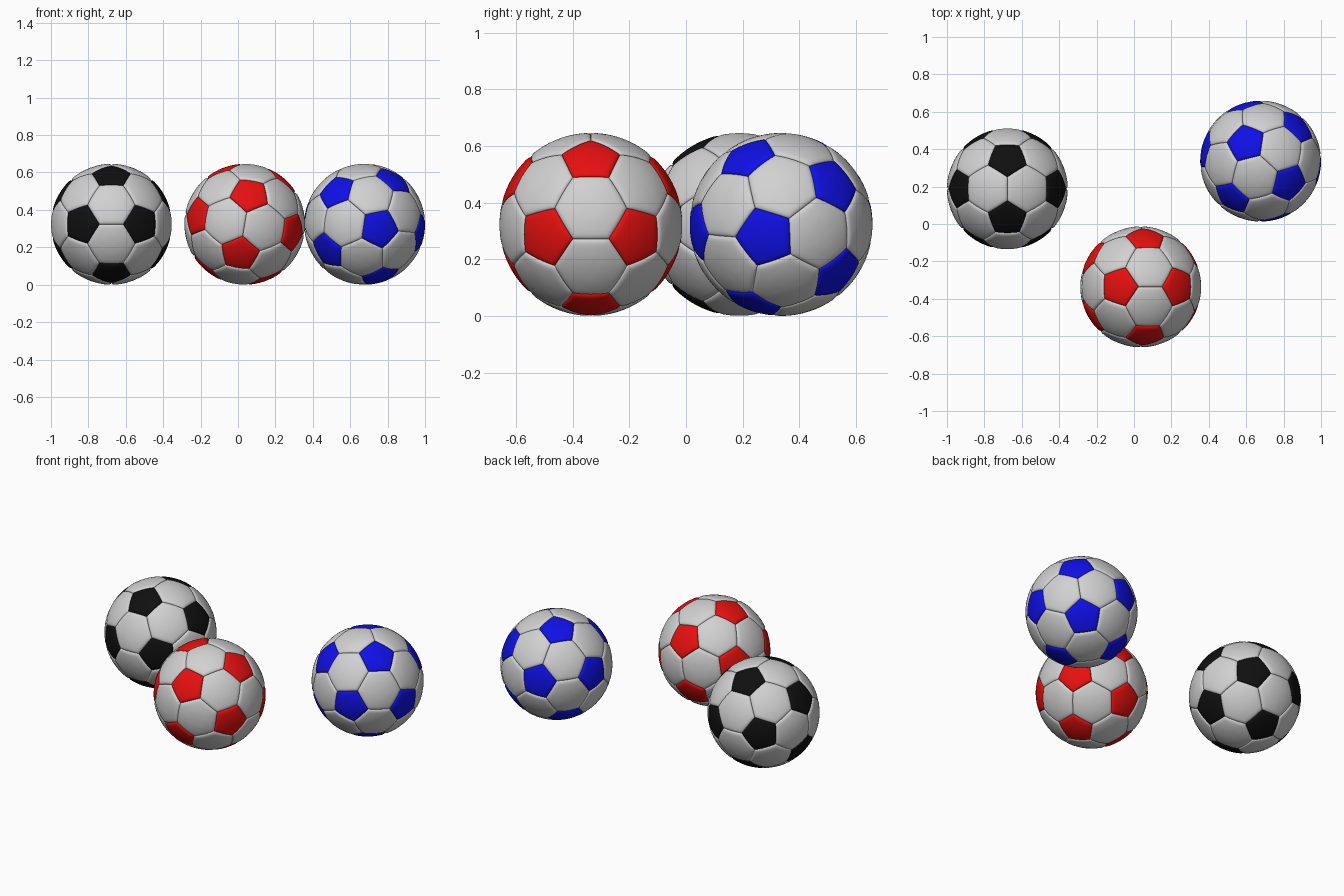
import bpy, bmesh, math
from mathutils import Matrix, Vector

cube = bpy.data.objects.get("Cube")
if cube:
    bpy.data.objects.remove(cube, do_unlink=True)

RADIUS = 0.323
SEAM_WIDTH, SEAM_DEPTH = 0.065, 0.03      # relative to the ball radius
EDGE_STEPS = 8                            # segments along each panel edge
RING_DEPTHS = (0, 0.004, 0.012, 0.024, 0.042, 0.065, 0.11, 0.17, 0.23)


def material(name, color):
    mat = bpy.data.materials.new(name)
    mat.use_nodes = True
    mat.diffuse_color = (*color, 1)
    bsdf = next(n for n in mat.node_tree.nodes if n.type == 'BSDF_PRINCIPLED')
    bsdf.inputs["Base Color"].default_value = (*color, 1)
    return mat


white = material("white", (0.64, 0.64, 0.64))
black = material("black", (0.005, 0.005, 0.005))
red = material("red", (0.8, 0.005, 0.005))
blue = material("blue", (0.005, 0.005, 0.8))

# Icosahedron points are pentagon centres; its triangles are hexagon centres
golden = (1 + math.sqrt(5)) / 2
points = []
for s in (-1, 1):
    for t in (-golden, golden):
        points += [Vector(p).normalized() for p in ((s, t, 0), (0, s, t), (t, 0, s))]


def adjacent(a, b):
    return 0.1 < a.dot(b) < 0.9


corners = [(2 * a + b) / 3 for a in points for b in points if adjacent(a, b)]
hexagons = [(a + b + c).normalized()
            for i, a in enumerate(points)
            for j, b in enumerate(points[:i])
            for c in points[:j]
            if adjacent(a, b) and adjacent(b, c) and adjacent(a, c)]


def seam_radius(distance):
    """Rounded drop of the surface towards the seam."""
    k = max(0, 1 - distance / SEAM_WIDTH)
    return RADIUS * (1 - SEAM_DEPTH * (1 - math.sqrt(1 - k * k)))


def add_panel(bm, axis, material_index):
    # Find this panel's corners and order them around its axis
    reach = max(axis.dot(c) for c in corners)
    u = axis.orthogonal().normalized()
    v = axis.cross(u)
    outline = sorted((c for c in corners if axis.dot(c) > reach - 0.001),
                     key=lambda c: math.atan2(c.dot(v), c.dot(u)))
    centre = axis * reach
    middle = (outline[0] + outline[1]) / 2
    apothem = (middle - centre).length / middle.length
    loop = [a.lerp(b, k / EDGE_STEPS)
            for a, b in zip(outline, outline[1:] + outline[:1])
            for k in range(EDGE_STEPS)]
    # Concentric rings from the seam to the puffed middle
    rings = [[bm.verts.new(p.lerp(centre, d / apothem).normalized() * seam_radius(d))
              for p in loop] for d in RING_DEPTHS]
    hub = bm.verts.new(axis * RADIUS)
    count = len(loop)
    for i in range(count):
        n = (i + 1) % count
        faces = [bm.faces.new((o[i], o[n], q[n], q[i])) for o, q in zip(rings, rings[1:])]
        faces.append(bm.faces.new((rings[-1][i], rings[-1][n], hub)))
        for face in faces:
            face.material_index = material_index


def add_ball(name, accent, location, rotation):
    bm = bmesh.new()
    for axis in hexagons:
        add_panel(bm, axis, 0)
    for axis in points:
        add_panel(bm, axis, 1)
    bmesh.ops.remove_doubles(bm, verts=bm.verts[:], dist=0.0001)
    bmesh.ops.recalc_face_normals(bm, faces=bm.faces[:])
    mesh = bpy.data.meshes.new(name)
    bm.to_mesh(mesh)
    bm.free()
    mesh.materials.append(white)
    mesh.materials.append(accent)
    ball = bpy.data.objects.new(name, mesh)
    bpy.context.collection.objects.link(ball)
    ball.matrix_world = Matrix.Translation(location) @ rotation.to_4x4()
    bpy.ops.object.select_all(action='DESELECT')
    ball.select_set(True)
    bpy.context.view_layer.objects.active = ball
    bpy.ops.object.shade_smooth_by_angle(angle=math.radians(50))


# Orientation of each ball
upright = Matrix.Identity(3)
tipped = Matrix.Rotation(math.radians(9.5), 3, 'Y') @ Matrix.Rotation(math.radians(90), 3, 'Z')
z_axis = Vector((0.141, -0.04, 0.989)).normalized()
x_axis = Vector((-0.727, 0.676, 0.13)).cross(z_axis).normalized()
rolled = Matrix((x_axis, z_axis.cross(x_axis), z_axis)).transposed()

add_ball("black_ball", black, (-0.677, 0.188, RADIUS), upright)
add_ball("red_ball", red, (0.036, -0.336, RADIUS), tipped)
add_ball("blue_ball", blue, (0.677, 0.336, RADIUS), rolled)
